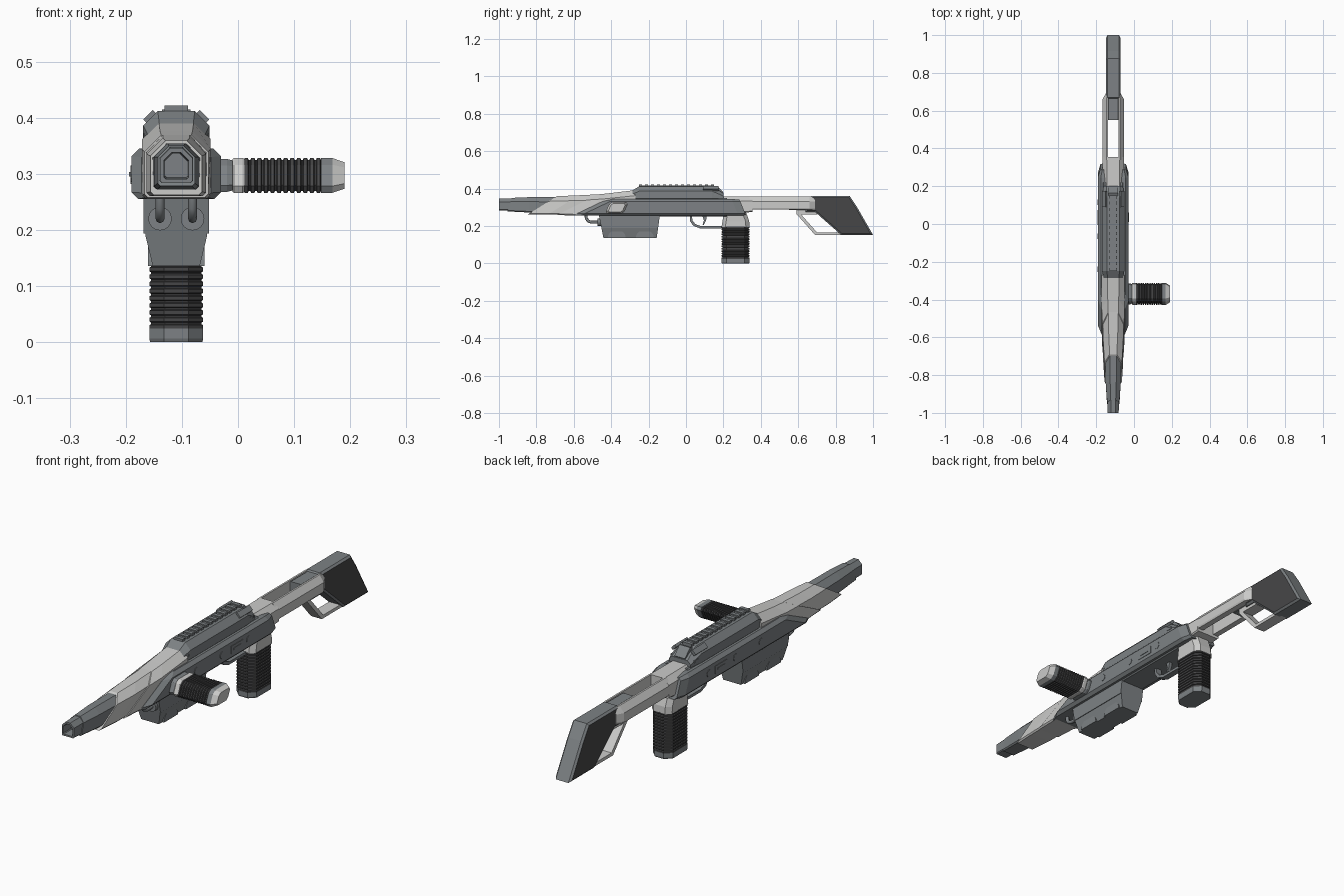
import bpy, bmesh, math
from mathutils import Matrix

if "Cube" in bpy.data.objects:
    bpy.data.objects.remove(bpy.data.objects["Cube"])

CX = -0.11  # centre line of the body


def material(name, col):
    m = bpy.data.materials.new(name)
    m.diffuse_color = (*col, 1)
    m.use_nodes = True
    m.node_tree.nodes["Principled BSDF"].inputs["Base Color"].default_value = m.diffuse_color
    return m


LIGHT = material("light grey", (0.60, 0.60, 0.59))
MID = material("steel grey", (0.205, 0.222, 0.232))
DARK = material("charcoal", (0.062, 0.062, 0.064))


def finish(name, bm, *mats, rule=None):
    bmesh.ops.recalc_face_normals(bm, faces=bm.faces)
    if rule:
        for f in bm.faces:
            f.material_index = rule(f)
    me = bpy.data.meshes.new(name)
    bm.to_mesh(me)
    bm.free()
    for m in mats:
        me.materials.append(m)
    ob = bpy.data.objects.new(name, me)
    bpy.context.collection.objects.link(ob)
    return ob


def octagon(a0, a1, b0, b1, cb, ct):
    """Rectangle with chamfered low (cb) and high (ct) corners."""
    return [(a0 + cb, b0), (a1 - cb, b0), (a1, b0 + cb), (a1, b1 - ct),
            (a1 - ct, b1), (a0 + ct, b1), (a0, b1 - ct), (a0, b0 + cb)]


def loft(name, rings, *mats, rule=None):
    bm = bmesh.new()
    vs = [[bm.verts.new(p) for p in r] for r in rings]
    n = len(rings[0])
    for a, b in zip(vs, vs[1:]):
        for i in range(n):
            bm.faces.new((a[i], a[(i + 1) % n], b[(i + 1) % n], b[i]))
    bm.faces.new(vs[0])
    bm.faces.new(vs[-1])
    return finish(name, bm, *mats, rule=rule)


def hull(name, stations, mat, cx=CX):
    """Loft along y. Station: y, half width, z low, z high, low/high chamfer, slant."""
    rings = [[(cx + x, y + s * (z - zb), z) for x, z in octagon(-hw, hw, zb, zt, cb, ct)]
             for y, hw, zb, zt, cb, ct, s in stations]
    return loft(name, rings, mat)


def prism(name, profile, x0, x1, *mats, bevel=0, rule=None):
    """Extrude a (y, z) profile from x0 to x1."""
    bm = bmesh.new()
    f = bm.faces.new([bm.verts.new((x0, y, z)) for y, z in profile])
    ext = bmesh.ops.extrude_face_region(bm, geom=[f])["geom"]
    for v in ext:
        if isinstance(v, bmesh.types.BMVert):
            v.co.x = x1
    bmesh.ops.recalc_face_normals(bm, faces=bm.faces)
    if bevel:
        es = [e for e in bm.edges if abs(e.verts[0].co.x - e.verts[1].co.x) < 1e-5]
        bmesh.ops.bevel(bm, geom=es, offset=bevel, segments=1, affect='EDGES', profile=0.5)
    return finish(name, bm, *mats, rule=rule)


def box(name, x0, x1, y0, y1, z0, z1, mat, bevel=0):
    return prism(name, [(y0, z0), (y1, z0), (y1, z1), (y0, z1)], x0, x1, mat, bevel=bevel)


def cylinder(name, c, r, depth, axis, mat, seg=16):
    bm = bmesh.new()
    rot = Matrix.Rotation(math.pi / 2, 4, 'Y' if axis == 'x' else 'X')
    bmesh.ops.create_cone(bm, cap_ends=True, segments=seg, radius1=r, radius2=r,
                          depth=depth, matrix=Matrix.Translation(c) @ rot)
    return finish(name, bm, mat)


# Barrel with hollow muzzle
hull("muzzle", [(-0.90, .031, .283, .348, .004, .018, 0), (-1.0, .029, .284, .346, .004, .018, 0),
                (-1.0, .022, .291, .338, .003, .014, 0), (-0.95, .020, .293, .336, .003, .014, 0)], MID)
hull("barrel_shroud", [(-0.955, .033, .278, .350, .005, .02, 0.3), (-0.84, .040, .272, .354, .006, .024, 0),
                       (-0.64, .044, .270, .354, .006, .026, 0)], MID)
# Slanted fore-end plates
hull("fore_end_front", [(-0.845, .046, .262, .359, .006, .027, 1.6), (-0.74, .053, .260, .364, .006, .029, 1.6),
                        (-0.45, .054, .26, .37, .006, .03, 0)], LIGHT)
hull("fore_end_rear", [(-0.69, .057, .258, .369, .006, .03, 2.0), (-0.58, .061, .256, .376, .006, .032, 1.5),
                       (-0.27, .061, .255, .392, .006, .03, 0)], LIGHT)
# Receiver with wide side walls
hull("receiver_core", [(-0.40, .058, .25, .35, .005, .01, 0), (0.22, .058, .25, .35, .005, .01, 0)], MID)
hull("receiver_sides", [(-0.60, .062, .258, .34, .008, .01, 2.1), (-0.565, .080, .255, .345, .012, .014, 2.1),
                        (0.28, .080, .255, .345, .012, .014, -0.4), (0.32, .068, .258, .34, .01, .01, -0.4)], MID)
for s, side in ((1, "right"), (-1, "left")):
    x = CX + s * 0.079
    for i, y in enumerate((-.24, -.065, .115)):
        cylinder(f"receiver_pin_{side}_{i}", (x, y, .30), .015, .006, 'x', MID, 12)
    prism("selector_plate_" + side, [(-.005, .282), (.075, .282), (.075, .315), (-.005, .315)],
          x, x + s * .003, MID)
    box("selector_lever_" + side, x, x + s * .005, .01, .06, .295, .303, MID)

# Top cover and rail
hull("top_cover", [(-0.29, .050, .345, .388, .003, .02, 0), (-0.25, .059, .345, .412, .003, .026, 0),
                   (0.14, .059, .345, .412, .003, .026, 0), (0.20, .052, .345, .375, .003, .015, 0)], MID)
box("cover_ledge", CX - .058, CX + .058, -.26, .18, .362, .372, MID)
box("rail_base", CX - .016, CX + .016, -.25, .15, .408, .417, MID)
for i in range(13):
    y = -.25 + i * .032
    box(f"rail_tooth_{i:02d}", CX - .021, CX + .021, y, y + .016, .410, .422, MID)
for s, side in ((1, "right"), (-1, "left")):
    ob = box("rear_sight_block_" + side, -.012, .012, .09, .175, -.006, .006, MID)
    ob.location = (CX + s * .046, 0, .401)
    ob.rotation_euler = (0, s * math.radians(45), 0)
prism("rear_sight", [(.13, .40), (.19, .36), (.20, .38), (.165, .415)], CX - .025, CX + .025, MID)

# Launcher pod under the fore-end
pod = [(-.042, .136), (.042, .136), (.055, .19), (.055, .194), (.058, .194),
       (.058, .255), (-.058, .255), (-.058, .194), (-.055, .194), (-.055, .19)]
loft("under_pod", [[(CX + x, y + k * (.255 - z), z) for x, z in pod] for y, k in ((-.465, .2), (-.14, -.14))], MID)
for i, y in enumerate((-.37, -.22)):
    arc = [(y + .048 * math.cos(a), .136 + .044 * math.sin(a)) for a in
           [math.pi * k / 12 for k in range(13)]]
    prism(f"pod_half_drum_{i}", arc, CX - .050, CX + .050, MID)
for i, x in enumerate((CX - .029, CX + .029)):
    cylinder(f"pod_hose_collar_{i}", (x, -.463, .22), .021, .02, 'y', MID)
    cu = bpy.data.curves.new(f"pod_hose_{i}", 'CURVE')
    cu.dimensions = '3D'
    cu.bevel_depth = .008
    cu.bevel_resolution = 2
    sp = cu.splines.new('POLY')
    path = [(-.535, .265), (-.533, .24), (-.523, .226), (-.505, .22), (-.46, .22)]
    sp.points.add(len(path) - 1)
    for p, (y, z) in zip(sp.points, path):
        p.co = (x, y, z, 1)
    cu.materials.append(MID)
    bpy.context.collection.objects.link(bpy.data.objects.new(cu.name, cu))

# Trigger and guard
prism("trigger_guard", [(.02, .26), (.022, .225), (.04, .20), (.075, .187), (.2, .187), (.2, .199),
                        (.08, .199), (.05, .21), (.034, .23), (.032, .26)], CX - .014, CX + .014, MID)
prism("trigger", [(.085, .26), (.11, .26), (.108, .23), (.095, .205), (.088, .207), (.096, .23)],
      CX - .007, CX + .007, MID)


# Ridged grips share one stacked octagon ring
def ridges(start, pitch, count, depth):
    out = []
    for i in range(count):
        t = start + i * pitch
        out += [(t, depth), (t + pitch * .15, 1), (t + pitch * .65, 1), (t + pitch * .8, depth)]
    return out


def grip_ring(z, k):
    return [(CX + a, .265 + b, z) for a, b in octagon(-.048 * k, .048 * k, -.075 * k, .075 * k, .026 * k, .026 * k)]


loft("pistol_grip", [grip_ring(*r) for r in ridges(.022, .0128, 14, .93)], DARK)
loft("pistol_grip_cap", [grip_ring(0, .97), grip_ring(.006, 1), grip_ring(.024, 1)], MID)
loft("pistol_grip_neck", [[(CX + a, b, z) for a, b in octagon(-h, h, y0, y1, .02, .02)]
                          for z, h, y0, y1 in ((.195, .048, .19, .34), (.225, .048, .195, .338),
                                               (.29, .05, .205, .315))], LIGHT)


def side_ring(x, k):
    return [(x, -.37 + a + .45 * b, .297 + b) for a, b in
            octagon(-.050 * k, .050 * k, -.031 * k, .031 * k, .012 * k, .012 * k)]


loft("side_grip_mount", [side_ring(-.05, .95), side_ring(-.02, .95), side_ring(-.008, .85)], MID)
loft("side_grip_collar", [side_ring(-.010, .95), side_ring(-.007, 1), side_ring(.008, 1), side_ring(.012, .95)], LIGHT)
loft("side_grip", [side_ring(*r) for r in ridges(.010, .0117, 12, .88)], DARK)
loft("side_grip_cap", [side_ring(.148, 1), side_ring(.168, 1), side_ring(.19, .76)], MID, LIGHT,
     rule=lambda f: 1 if f.normal.x > .2 else 0)

# Skeleton stock: root, twin beams, spine, butt and lower strut
hull("stock_root", [(.19, .056, .27, .357, .005, .024, 0), (.30, .057, .27, .357, .005, .024, 0),
                    (.355, .057, .275, .357, .005, .024, 0)], LIGHT)
for s, side in ((1, "right"), (-1, "left")):
    beam = [(.028, .287), (.054, .287), (.057, .295), (.057, .33), (.036, .357), (.028, .357)]
    loft("stock_beam_" + side, [[(CX + s * x, y, z) for x, z in beam] for y in (.34, .66)]
         + [[(CX + s * (.028 + (x - .028) * .4), .69, z) for x, z in beam]], LIGHT)
hull("stock_spine", [(.55, .030, .285, .354, .004, .006, 0), (.72, .030, .285, .354, .004, .006, 0)], MID)
prism("butt", [(.64, .275), (.64, .325), (.67, .36), (.875, .36), (.915, .30), (1.0, .152), (.83, .152),
               (.69, .275)], CX - .038, CX + .038, MID, DARK, bevel=.008,
      rule=lambda f: 1 if abs(f.normal.x) > .9 else 0)
prism("stock_strut", [(.59, .29), (.59, .265), (.69, .152), (.84, .152), (.84, .166), (.70, .166),
                      (.615, .262), (.70, .262), (.70, .29)], CX - .026, CX + .026, LIGHT)
